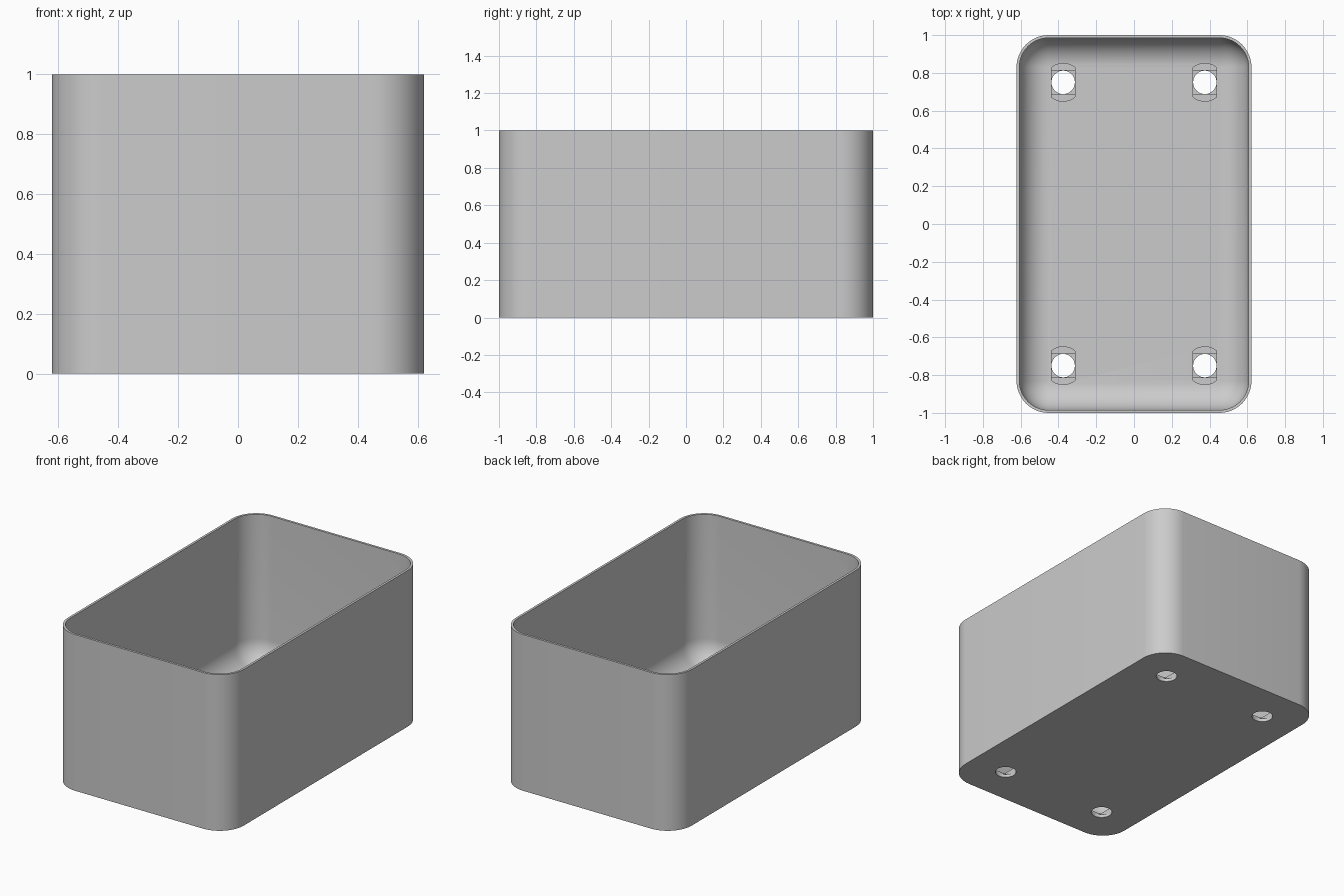
import bpy, bmesh
from math import sin, cos, pi, sqrt, asin

cube = bpy.data.objects.get("Cube")
if cube:
    bpy.data.objects.remove(cube)

HALF_X, HALF_Y, HEIGHT = 0.622, 1.0, 1.0
CORNER, WALL, FLOOR, FILLET = 0.17, 0.015, 0.05, 0.154
HOLE_X, HOLE_Y = 0.375, 0.75
SLOT, SLOT_RADIUS = 0.0625, 0.1

grey = bpy.data.materials.new("light_grey")
grey.use_nodes = True
colour = (0.6, 0.6, 0.6, 1)
grey.diffuse_color = colour
grey.node_tree.nodes["Principled BSDF"].inputs["Base Color"].default_value = colour


def rounded_rectangle(inset, steps=12):
    """Outline of the box, pulled in by an inset."""
    r = CORNER - inset
    points = []
    for quarter, (sx, sy) in enumerate([(1, 1), (-1, 1), (-1, -1), (1, -1)]):
        for i in range(steps + 1):
            a = (quarter + i / steps) * pi / 2
            points.append((sx * (HALF_X - CORNER) + r * cos(a),
                           sy * (HALF_Y - CORNER) + r * sin(a)))
    return points


def loft(bm, rings):
    """Skin a closed solid through (outline, height) rings."""
    loops = [[bm.verts.new((x, y, z)) for x, y in pts] for pts, z in rings]
    n = len(loops[0])
    for lower, upper in zip(loops, loops[1:]):
        for i in range(n):
            j = (i + 1) % n
            bm.faces.new((lower[i], lower[j], upper[j], upper[i]))
    bm.faces.new(loops[0][::-1])
    bm.faces.new(loops[-1])


def make_object(name, bm):
    bmesh.ops.recalc_face_normals(bm, faces=bm.faces)
    mesh = bpy.data.meshes.new(name)
    bm.to_mesh(mesh)
    bm.free()
    mesh.materials.append(grey)
    obj = bpy.data.objects.new(name, mesh)
    bpy.context.collection.objects.link(obj)
    return obj


# Open box: outer wall, rim, inner wall and rounded inner floor edge
rings = [(rounded_rectangle(0), 0), (rounded_rectangle(0), HEIGHT),
         (rounded_rectangle(WALL), HEIGHT)]
for i in range(13):
    a = i / 12 * pi / 2
    rings.append((rounded_rectangle(WALL + FILLET * (1 - cos(a))),
                  FLOOR + FILLET * (1 - sin(a))))
bm = bmesh.new()
loft(bm, rings)
box = make_object("open_box", bm)

# Stepped drain holes: slot with round ends, square step, round hole
reach = asin(SLOT / SLOT_RADIUS)
arc = [reach * (1 - i / 5) for i in range(11)]
slot = [(SLOT_RADIUS * sin(a), SLOT_RADIUS * cos(a)) for a in arc]
slot += [(-x, -y) for x, y in slot]
square = [(SLOT, SLOT), (-SLOT, SLOT), (-SLOT, -SLOT), (SLOT, -SLOT)]
circle = [(0.062 * cos(i * pi / 16), 0.062 * sin(i * pi / 16)) for i in range(32)]

bpy.context.view_layer.objects.active = box
box.select_set(True)
for name, outline, low, high in [("slot_cutter", slot, 0.032, 0.2),
                                 ("square_cutter", square, 0.02, 0.04),
                                 ("hole_cutter", circle, -0.1, 0.03)]:
    bm = bmesh.new()
    for sx in (-1, 1):
        for sy in (-1, 1):
            moved = [(x + sx * HOLE_X, y + sy * HOLE_Y) for x, y in outline]
            loft(bm, [(moved, low), (moved, high)])
    cutter = make_object(name, bm)
    cutter.hide_render = True
    cut = box.modifiers.new(name, 'BOOLEAN')
    cut.operation = 'DIFFERENCE'
    cut.solver = 'EXACT'
    cut.object = cutter
    bpy.ops.object.modifier_apply(modifier=cut.name)
    bpy.data.objects.remove(cutter)

bpy.ops.object.shade_smooth_by_angle(angle=pi / 6)
